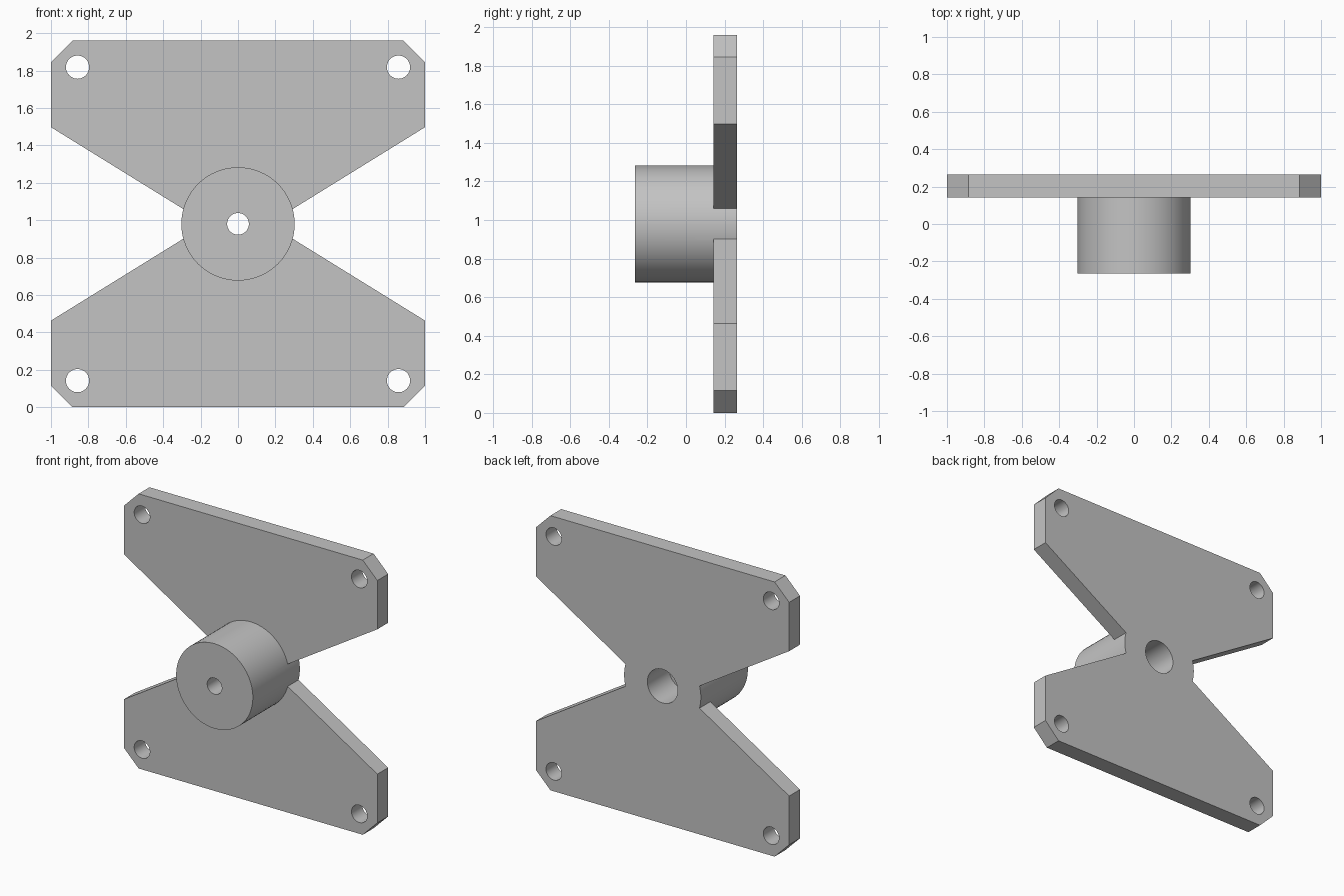
import bpy
from math import radians

if "Cube" in bpy.data.objects:
    bpy.data.objects.remove(bpy.data.objects["Cube"])

MID = 0.98                       # height of the hub axis
BACK, PLATE_FRONT, HUB_FRONT = 0.265, 0.143, -0.265

grey = bpy.data.materials.new("plain grey")
grey.use_nodes = True
grey.diffuse_color = (0.55, 0.55, 0.55, 1)
grey.node_tree.nodes["Principled BSDF"].inputs["Base Color"].default_value = grey.diffuse_color


def cylinder(name, radius, x, z, y0, y1, sides=64):
    bpy.ops.mesh.primitive_cylinder_add(
        vertices=sides, radius=radius, depth=y1 - y0,
        location=(x, (y0 + y1) / 2, z), rotation=(radians(90), 0, 0))
    obj = bpy.context.object
    obj.name = name
    return obj


def boolean(target, other, operation):
    mod = target.modifiers.new(operation.title(), 'BOOLEAN')
    mod.object, mod.operation, mod.solver = other, operation, 'EXACT'
    bpy.context.view_layer.objects.active = target
    bpy.ops.object.modifier_apply(modifier=mod.name)
    bpy.data.objects.remove(other)


# Bow-tie plate: one quarter of the outline, mirrored to all four corners
quarter = [(0.29, 0.078), (1, 0.517), (1, 0.865), (0.885, MID)]
upper = quarter + [(-x, z) for x, z in reversed(quarter)]
outline = upper + [(-x, -z) for x, z in upper]
n = len(outline)
verts = [(x, y, MID + z) for y in (PLATE_FRONT, BACK) for x, z in outline]
faces = [tuple(range(n)), tuple(range(2 * n - 1, n - 1, -1))]
faces += [(i, i + n, (i + 1) % n + n, (i + 1) % n) for i in range(n)]
mesh = bpy.data.meshes.new("mounting_bracket")
mesh.from_pydata(verts, [], faces)
bracket = bpy.data.objects.new("mounting_bracket", mesh)
bpy.context.collection.objects.link(bracket)

# Round hub running through the waist of the plate
boolean(bracket, cylinder("hub", 0.303, 0, MID, HUB_FRONT, BACK), 'UNION')

# Shaft hole, wider bore from the back, and four corner bolt holes
boolean(bracket, cylinder("shaft_hole", 0.058, 0, MID, -0.5, 0.5, 48), 'DIFFERENCE')
boolean(bracket, cylinder("rear_bore", 0.12, 0, MID, 0.02, 0.5, 48), 'DIFFERENCE')
for sx in (-1, 1):
    for sz in (-1, 1):
        hole = cylinder("bolt_hole", 0.062, sx * 0.858, MID + sz * 0.838, 0, 0.5, 48)
        boolean(bracket, hole, 'DIFFERENCE')

# Finish
bracket.data.materials.clear()
bracket.data.materials.append(grey)
bpy.ops.object.select_all(action='DESELECT')
bracket.select_set(True)
bpy.context.view_layer.objects.active = bracket
bpy.ops.object.shade_smooth_by_angle(angle=radians(25))
